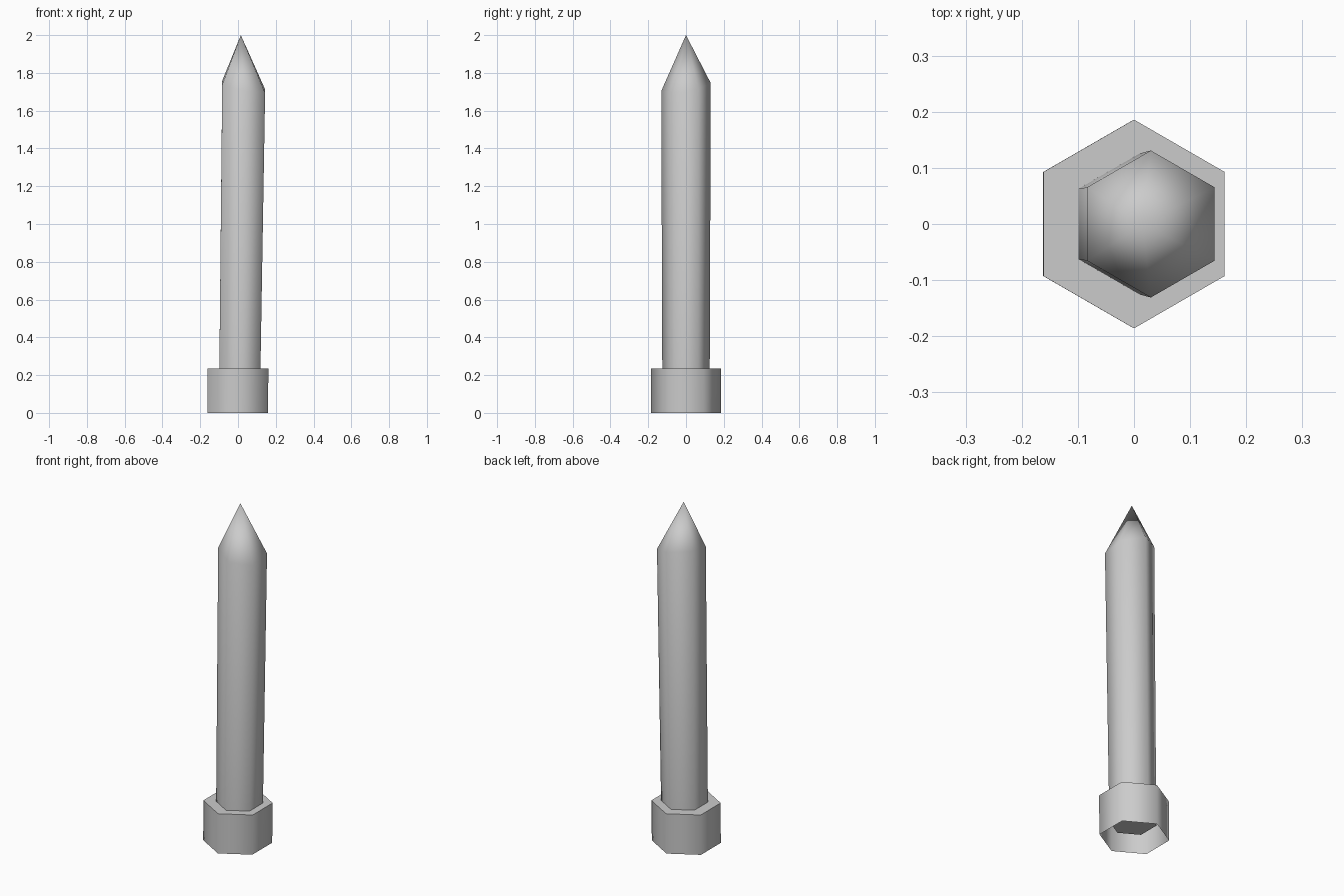
import bpy, bmesh, math

cube = bpy.data.objects.get("Cube")
if cube:
    bpy.data.objects.remove(cube, do_unlink=True)

# Single plain grey
grey = bpy.data.materials.new("plain grey")
grey.use_nodes = True
colour = (0.6, 0.6, 0.6, 1)
grey.diffuse_color = colour
grey.node_tree.nodes["Principled BSDF"].inputs["Base Color"].default_value = colour


def hex_ring(bm, radius, x, z, tilt_x=0.0, tilt_y=0.0):
    """Six vertices with corners on the y axis, optionally tilted."""
    ring = []
    for i in range(6):
        a = math.radians(30 + 60 * i)
        dx, dy = radius * math.cos(a), radius * math.sin(a)
        ring.append(bm.verts.new((x + dx, dy, z + tilt_x * dx + tilt_y * dy)))
    return ring


def bridge(bm, low, high):
    for i in range(6):
        j = (i + 1) % 6
        bm.faces.new((low[i], low[j], high[j], high[i]))


def finish(bm, name):
    mesh = bpy.data.meshes.new(name)
    bm.to_mesh(mesh)
    bm.free()
    mesh.materials.append(grey)
    obj = bpy.data.objects.new(name, mesh)
    bpy.context.collection.objects.link(obj)
    bpy.ops.object.select_all(action='DESELECT')
    obj.select_set(True)
    bpy.context.view_layer.objects.active = obj
    bpy.ops.object.shade_smooth_by_angle(angle=math.radians(65))


# Collar: open-bottomed hexagonal cup
bm = bmesh.new()
base = hex_ring(bm, 0.185, -0.002, 0)
top = hex_ring(bm, 0.186, 0, 0.235)
bridge(bm, base, top)
bm.faces.new(top)
finish(bm, "collar")

# Slightly leaning shaft with a pointed tip, its foot inside the collar
bm = bmesh.new()
foot = hex_ring(bm, 0.125, 0.008, 0.08)
shoulder = hex_ring(bm, 0.131, 0.03, 1.725, -0.2, 0.16)
bridge(bm, foot, shoulder)
bm.faces.new(foot[::-1])
tip = bm.verts.new((0.015, 0, 2))
for i in range(6):
    bm.faces.new((shoulder[i], shoulder[(i + 1) % 6], tip))
finish(bm, "pointed_shaft")
